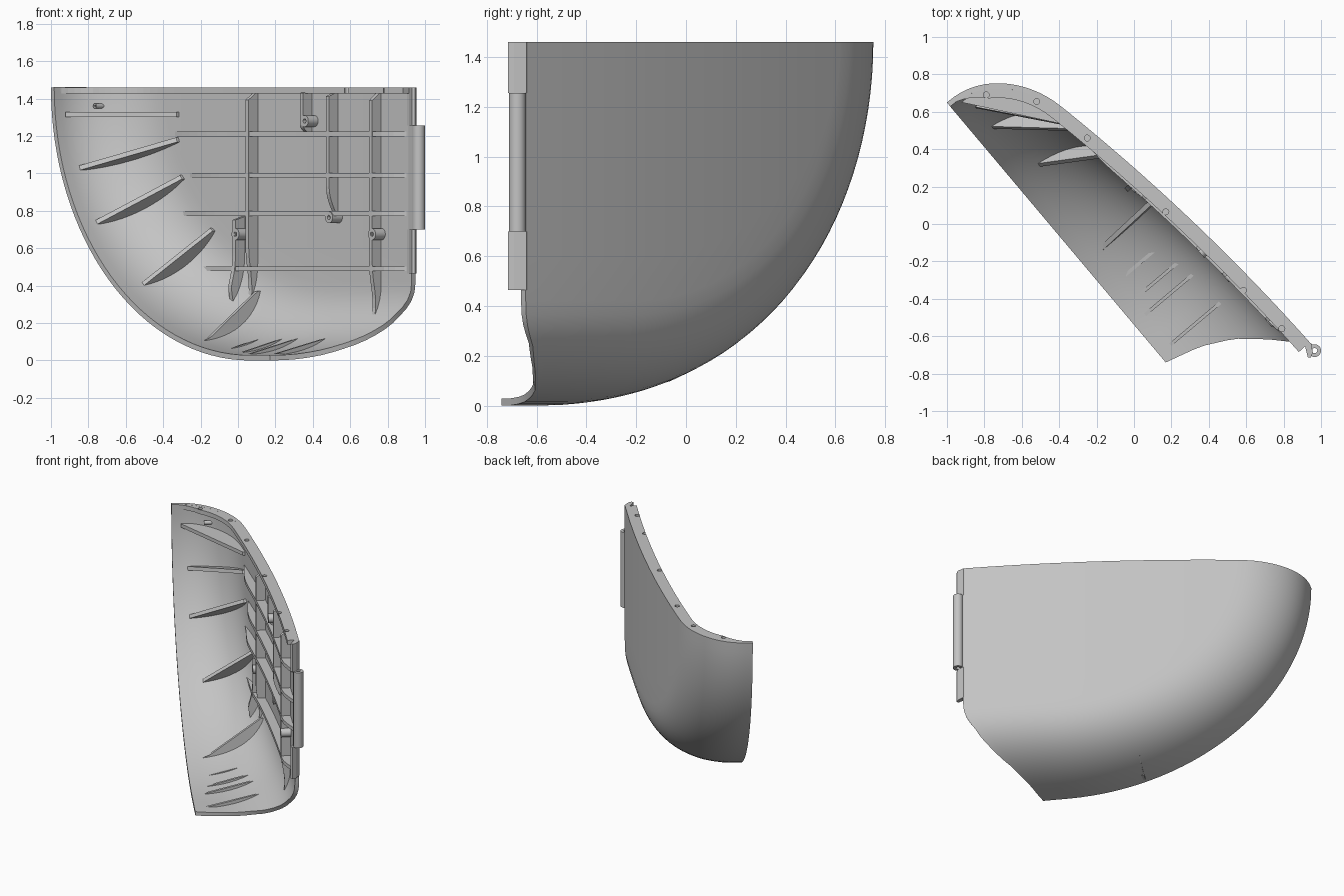
import bpy, bmesh, math
from mathutils import Vector

if "Cube" in bpy.data.objects:
    bpy.data.objects.remove(bpy.data.objects["Cube"])

TOP, R, P, A, B = 1.46, 0.42, 2.3, 1.65, 1.46
U, NV = Vector((0.644, -0.765, 0)), Vector((0.765, 0.644, 0))
mat = bpy.data.materials.new("grey plastic")
mat.diffuse_color = (0.55, 0.55, 0.55, 1)
mat.use_nodes = True
mat.node_tree.nodes["Principled BSDF"].inputs["Base Color"].default_value = mat.diffuse_color


def pos(s, n, z):
    """Frame along the open side (s), through the depth (n), and up (z)."""
    return Vector((-1, 0.65, z)) + U * s + NV * n


def wall(s):
    return 0.365 + 0.235 * s - 0.0465 * s * s


def bulge(d):
    k = max(0.0, 1 - d / R)
    return max(0.0, 1 - k ** P) ** (1 / P)


def depth_at(s, z):
    """Depth of the outer skin above a point of the open side."""
    lo, hi = 0.0, R
    for _ in range(30):
        d = (lo + hi) / 2
        e = (max(0, A - s) / (A - d)) ** 2 + ((B - z) / (B - d)) ** 2
        lo, hi = (d, hi) if e < 1 else (lo, d)
    return wall(s) * bulge(lo)


def s_at(x):
    s = 1.0
    for _ in range(20):
        s = (1 + x - 0.765 * (wall(s) - 0.05)) / 0.644
    return min(s, 2.21)


def finish(name, bm, fix=True):
    bmesh.ops.remove_doubles(bm, verts=bm.verts, dist=0.0005)
    if fix:
        bmesh.ops.recalc_face_normals(bm, faces=bm.faces)
    me = bpy.data.meshes.new(name)
    bm.to_mesh(me)
    bm.free()
    me.materials.append(mat)
    ob = bpy.data.objects.new(name, me)
    bpy.context.collection.objects.link(ob)
    return ob


def select(ob):
    bpy.ops.object.select_all(action='DESELECT')
    ob.select_set(True)
    bpy.context.view_layer.objects.active = ob


def smooth(ob):
    select(ob)
    bpy.ops.object.shade_smooth_by_angle(angle=math.radians(35))


def apply(ob, mod):
    select(ob)
    bpy.ops.object.modifier_apply(modifier=mod.name)


def prism(bm, pts, offset):
    a = [bm.verts.new(p - offset) for p in pts]
    b = [bm.verts.new(p + offset) for p in pts]
    bm.faces.new(a)
    bm.faces.new(b[::-1])
    for i in range(len(pts)):
        j = (i + 1) % len(pts)
        bm.faces.new((a[j], a[i], b[i], b[j]))


# curved shell
END = [(0, 1.817), (.31, 1.87), (.575, 1.955), (.79, 2.074), (.94, 2.173), (1, 2.245)]


def s_end(f):
    for (f0, a), (f1, b) in zip(END, END[1:]):
        if f <= f1:
            return a + (b - a) * (f - f0) / (f1 - f0)
    return END[-1][1]


rows = []
for j in range(17):
    phi = math.pi / 2 * j / 16
    f = min(1.0, math.sin(phi) ** (2 / P))
    d = R * (1 - max(0.0, math.cos(phi)) ** (2 / P))
    path = []
    for i in range(33):
        t = math.pi / 2 * i / 32
        path.append((A - (A - d) * math.cos(t), B - (B - d) * math.sin(t)))
    path += [(A + (s_end(f) - A) * i / 8, d) for i in range(1, 9)]
    rows.append([(s, wall(s) * f, z) for s, z in path])
last = rows[-1]
for k in range(1, 7):
    rows.append([(s, n, z + (TOP - z) * k / 6) for s, n, z in last])
bm = bmesh.new()
grid = [[bm.verts.new(pos(*p)) for p in row] for row in rows]
for r0, r1 in zip(grid, grid[1:]):
    for i in range(len(r0) - 1):
        bm.faces.new((r0[i], r1[i], r1[i + 1], r0[i + 1]))
bmesh.ops.dissolve_degenerate(bm, dist=0.0005, edges=bm.edges)
shell = finish("shell", bm, fix=False)
m = shell.modifiers.new("thickness", 'SOLIDIFY')
m.thickness, m.offset = 0.028, -1
apply(shell, m)
smooth(shell)

# top flange with screw holes
curve = [(rows[j][0][0], rows[j][0][1]) for j in range(0, 17)]
curve += [(R + (2.23 - R) * i / 16, wall(R + (2.23 - R) * i / 16)) for i in range(1, 17)]
bm = bmesh.new()
outer, inner = [], []
for i, (s, n) in enumerate(curve):
    a, b = curve[max(0, i - 1)], curve[min(len(curve) - 1, i + 1)]
    t = Vector((b[0] - a[0], b[1] - a[1])).normalized()
    w = 0.078 * min(1, 0.25 + i / 8)
    outer.append(pos(s + t.y * .006, n - t.x * .006, TOP - .016))
    inner.append(pos(s + t.y * w, n - t.x * w, TOP - .016))
prism(bm, outer + inner[::-1], Vector((0, 0, .016)))
flange = finish("top_flange", bm)
bm = bmesh.new()
for x, y in [(-.79, .69), (-.52, .655), (-.25, .46), (.17, .065), (.585, -.355), (.79, -.56)]:
    c = bmesh.ops.create_cone(bm, cap_ends=True, segments=16, radius1=.016, radius2=.016, depth=.2)
    bmesh.ops.translate(bm, verts=c['verts'], vec=(x, y, TOP))
cutter = finish("hole_cutter", bm)
cutter.hide_render = True
m = flange.modifiers.new("holes", 'BOOLEAN')
m.object, m.operation = cutter, 'DIFFERENCE'
apply(flange, m)
bpy.data.objects.remove(cutter)


# ribs: plates standing on the inner skin
def rib(name, a, b, n0=None, height=0.065, thick=0.026, taper=(.15, .15)):
    skin, edge = [], []
    for i in range(25):
        k = i / 24
        s, z = a[0] + (b[0] - a[0]) * k, a[1] + (b[1] - a[1]) * k
        n = depth_at(s, z) - 0.014
        skin.append(pos(s, n, z))
        if n0 is None:
            e = min(1, k / taper[0], (1 - k) / taper[1])
            edge.append(pos(s, n - .012 - height * math.sin(e * math.pi / 2), z))
    if n0 is not None:
        edge = [pos(a[0], n0, a[1]), pos(b[0], depth_at(*b) - .045, b[1])]
    side = (U * (a[1] - b[1]) + Vector((0, 0, b[0] - a[0]))).normalized()
    bm = bmesh.new()
    prism(bm, skin + edge[::-1], side * thick / 2)
    finish(name, bm)


# crescent ribs round the curved side
rib("upper_ledge", (.05, 1.315), (.53, 1.315), .06)
rib("side_rib_1", (.12, 1.03), (.53, 1.18), .10)
rib("side_rib_2", (.26, .74), (.56, .98), .10)
rib("side_rib_3", (.56, .39), (.77, .70), .14)
rib("side_rib_4", (1.13, .075), (1.11, .37), .09)
for i, s in enumerate((1.32, 1.45, 1.55, 1.76)):
    rib(f"floor_rib_{i + 1}", (s, .05 if i == 0 else .035), (s, .12), .08, thick=.018)

# grid of ribs on the flat wall
for i, (x, z) in enumerate([(-.36, 1.21), (-.28, .99), (-.31, .785), (-.17, .49)]):
    rib(f"long_rib_{i + 1}", (s_at(x), z), (s_at(.92), z), taper=(.2, .12))
for i, (x, z0, z1) in enumerate([(.08, .33, 1.44), (.37, 1.2, 1.44), (.51, .76, 1.44),
                                 (.74, .23, 1.44), (.01, .31, .77)]):
    s = s_at(x)
    rib(f"upright_rib_{i + 1}", (s, z0), (s, z1), taper=(.25, .01))


# hollow round parts
def tube(name, centre, axis, length, r, hole):
    bm = bmesh.new()
    prof = [(hole, 0), (r, 0), (r, length), (hole, length)]
    q = Vector((0, 0, 1)).rotation_difference(axis)
    rings = []
    for i in range(24):
        a = 2 * math.pi * i / 24
        rings.append([bm.verts.new(centre + q @ Vector((p * math.cos(a), p * math.sin(a), h)))
                      for p, h in prof])
    for i in range(24):
        a, b = rings[i], rings[(i + 1) % 24]
        for j in range(4):
            k = (j + 1) % 4
            bm.faces.new((a[j], b[j], b[k], a[k]))
    smooth(finish(name, bm))


for i, (x, z) in enumerate([(.39, 1.28), (.52, .765), (.02, .675), (.75, .675)]):
    s = s_at(x)
    tube(f"screw_boss_{i + 1}", pos(s, wall(s) - .095, z), NV.normalized(), .08, .031, .012)
tube("ledge_boss", pos(.115, .21, 1.36), NV.normalized(), .06, .014, .006)

# hinge: centre barrel and two end mounts
tube("hinge_barrel", Vector((.966, -.677, .70)), Vector((0, 0, 1)), .555, .034, .014)
for name, z0, z1 in (("hinge_mount_top", 1.255, 1.46), ("hinge_mount_bottom", .465, .70),
                     ("hinge_web", .70, 1.255)):
    pts = [(.89, -.61), (.915, -.655), (.93, -.715), (.945, -.715), (.955, -.69), (.95, -.64)]
    if name == "hinge_web":
        pts = [(.89, -.61), (.915, -.65), (.937, -.69), (.965, -.65), (.945, -.64)]
    bm = bmesh.new()
    prism(bm, [Vector((x, y, (z0 + z1) / 2)) for x, y in pts], Vector((0, 0, (z1 - z0) / 2)))
    finish(name, bm)
